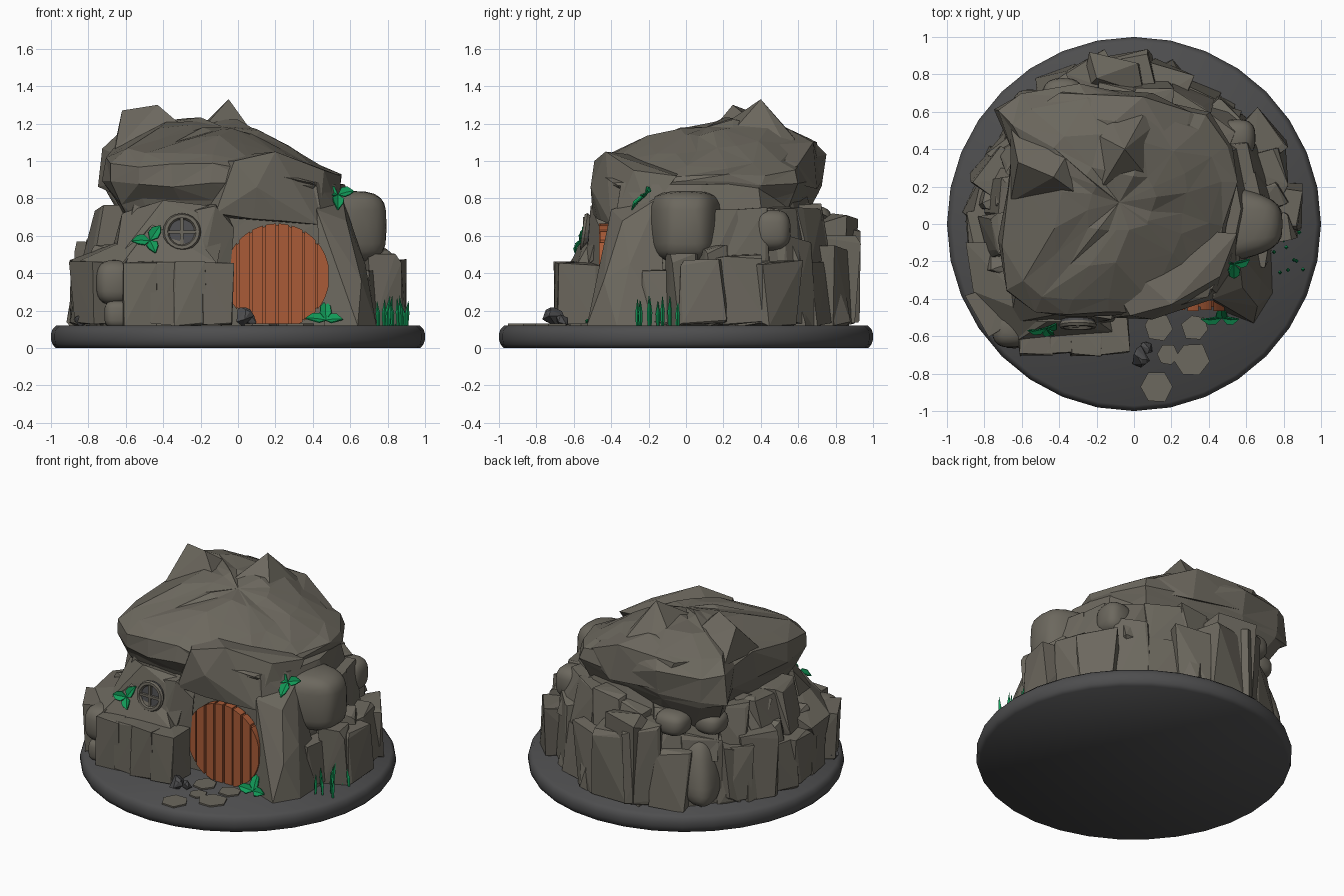
import bpy, bmesh, math, random
from mathutils import Vector, Matrix

if "Cube" in bpy.data.objects:
    bpy.data.objects.remove(bpy.data.objects["Cube"])

random.seed(11)
rnd = random.uniform


def material(name, rgb):
    m = bpy.data.materials.new(name)
    m.diffuse_color = (*rgb, 1)
    m.use_nodes = True
    m.node_tree.nodes["Principled BSDF"].inputs["Base Color"].default_value = m.diffuse_color
    return m


ROCK = material("rock_taupe", (0.150, 0.138, 0.112))
BASE = material("base_charcoal", (0.075, 0.075, 0.077))
WOOD = material("door_orange_brown", (0.40, 0.105, 0.038))
LEAF = material("leaf_green", (0.006, 0.33, 0.10))
PEBBLE = material("pebble_grey", (0.075, 0.075, 0.078))


def finish(bm, name, mat, smooth=False):
    bmesh.ops.recalc_face_normals(bm, faces=bm.faces[:])
    me = bpy.data.meshes.new(name)
    bm.to_mesh(me)
    bm.free()
    for p in me.polygons:
        p.use_smooth = smooth
    ob = bpy.data.objects.new(name, me)
    me.materials.append(mat)
    bpy.context.collection.objects.link(ob)
    return ob


def hull(name, pts, mat=ROCK):
    bm = bmesh.new()
    for p in pts:
        bm.verts.new(p)
    r = bmesh.ops.convex_hull(bm, input=bm.verts[:])
    junk = {g for g in r["geom_interior"] + r["geom_unused"] if isinstance(g, bmesh.types.BMVert)}
    bmesh.ops.delete(bm, geom=list(junk), context='VERTS')
    return finish(bm, name, mat)


def rock(name, c, size, turn=0, lean=0.0, rough=0.25):
    """Faceted boulder: hull of jittered points round the corners of a box."""
    rot = Matrix.Rotation(turn, 3, 'Z')
    pts = []
    for i in range(16):
        s = [1 if i & b else -1 for b in (1, 2, 4)]
        v = Vector([s[k] * size[k] / 2 * (1 - rnd(0, rough) * (.55 if k == 2 else 1)) for k in range(3)])
        v.x -= lean * s[2]
        pts.append(Vector(c) + rot @ v)
    return hull(name, pts)


def loft(name, rings, jitter):
    """Bridge closed rings, jitter the points, and cap with a centre fan."""
    bm = bmesh.new()
    vs = [[bm.verts.new(Vector(p) + Vector([rnd(-jitter, jitter) for _ in range(3)])) for p in ring]
          for ring in rings]
    n = len(vs[0])
    for a, b in zip(vs, vs[1:]):
        for i in range(n):
            k = (i + 1) % n
            q = [a[i], a[k], b[k], b[i]]
            if rnd(0, 1) < 0.5:
                q = q[1:] + q[:1]
            bm.faces.new(q[:3])
            bm.faces.new((q[0], q[2], q[3]))
    bm.faces.new(vs[0])
    mid = bm.verts.new(sum((v.co for v in vs[-1]), Vector()) / n)
    for i in range(n):
        bm.faces.new((vs[-1][i], vs[-1][(i + 1) % n], mid))
    return finish(bm, name, ROCK)


def smooth_boulder(name, c, size, power=0.6, taper=0.0, lean=(0, 0)):
    bm = bmesh.new()
    bmesh.ops.create_icosphere(bm, subdivisions=3, radius=1)
    for v in bm.verts:
        p = Vector([math.copysign(abs(q) ** power, q) for q in v.co])
        p.y *= 1 - taper * max(0, p.x + .3)
        v.co = Vector([c[i] + p[i] * size[i] / 2 for i in range(3)]) + Vector((lean[0], lean[1], 0)) * p.z
    return finish(bm, name, ROCK, True)


# --- round base with rolled edge
bm = bmesh.new()
prof = [(0.975, 0), (0.992, 0.02), (1, 0.045), (1, 0.075), (0.992, 0.10), (0.972, 0.12)]
rings = [[bm.verts.new((r * math.cos(i * math.tau / 32), r * math.sin(i * math.tau / 32), z))
          for i in range(32)] for r, z in prof]
for a, b in zip(rings, rings[1:]):
    for i in range(32):
        bm.faces.new((a[i], a[(i + 1) % 32], b[(i + 1) % 32], b[i]))
bm.faces.new(rings[0]), bm.faces.new(rings[-1])
base = finish(bm, "base_disc", BASE)
bpy.context.view_layer.objects.active = base
base.select_set(True)
bpy.ops.object.shade_smooth_by_angle(angle=math.radians(80))
base.select_set(False)

# --- inner core behind the door and the outer stones
core = [(-.3, -.41), (.05, -.39), (.48, -.38), (.60, -.2), (.66, .1), (.6, .42), (.35, .6), (0, .7),
        (-.35, .66), (-.58, .5), (-.66, .2), (-.66, -.1), (-.6, -.38)]
loft("cave_core", [[(x * s, y * min(1, s + .04), z) for x, y in core]
                   for s, z in ((1.0, .11), (1.0, .45), (.95, .68), (.86, .88))], 0.01)

# --- great overhanging upper boulder
top = [(-.7, -.36), (-.72, -.1), (-.67, .2), (-.65, .4), (-.73, .6), (-.61, .71), (-.3, .74), (.1, .66), (.4, .58),
       (.51, .42), (.55, .24), (.49, 0), (.46, -.2), (.40, -.38), (.1, -.49), (-.15, -.48), (-.35, -.50), (-.55, -.47)]
levels = ((.78, .62), (.90, .78), (1.0, .88), (.99, 1.05), (.86, 1.13), (.56, 1.20), (.28, 1.22))
rings = []
for s, z in levels:
    t = min(1, max(0, (z - .88) / .3))
    ring = []
    for x, y in top:
        q = .98 if y > .5 and s == .9 else s
        px, py = x * q - .05 * (1 - q), y * q + .12 * (1 - q)
        ring.append((px, py, z - t * (max(0, px + .05) * .36 + max(0, .2 - py) * .2)
                     + (.05 if s == .9 and y > .5 else 0)))
    rings.append(ring)
loft("upper_boulder", rings, 0.02)
hull("rear_peak", [(-.05, .4, 1.33), (-.22, .12, 1.14), (.13, .18, 1.08), (.15, .56, 1.03), (-.28, .52, 1.1),
                   (.05, .58, 1.12), (-.15, .62, 1.08)])
hull("left_peak", [(-.62, .33, 1.27), (-.43, .25, 1.30), (-.38, .36, 1.20), (-.66, .12, 1.05), (-.22, .1, 1.12),
                   (-.28, .5, 1.1), (-.66, .52, 1.08)])
hull("rear_shoulder", [(-.5, .3, 1.1), (.25, .35, 1.08), (.3, .6, .98), (.05, .68, 1.1), (-.4, .7, 1.1),
                       (-.1, .55, 1.17), (-.3, .73, .9), (.1, .7, .85), (.45, .5, .9), (-.55, .6, 1.12)])

# --- hood and flanks of the doorway
hull("door_hood", [(-.12, -.50, .72), (.08, -.475, .69), (.24, -.45, .68), (.43, -.40, .66), (.10, -.51, .86),
                   (.2, -.43, 1.05), (-.02, -.49, 1.0), (.46, -.28, .95), (.55, -.05, .92), (-.3, 0, 1),
                   (-.25, -.2, .7), (.54, -.2, .72), (.36, -.38, .86)])
hull("door_left_flank", [(-.07, -.46, .13), (-.085, -.47, .4), (-.06, -.475, .58), (-.02, -.46, .64),
                         (-.12, -.51, .76), (-.22, -.53, .5), (-.25, -.55, .12), (-.3, -.3, .12), (-.1, -.3, .8),
                         (-.3, -.48, .72)])
hull("door_right_pillar", [(.46, -.46, .12), (.64, -.53, .12), (.74, -.37, .12), (.73, -.1, .12), (.49, -.44, .36),
                           (.66, -.44, .36), (.68, -.3, .45), (.46, -.41, .54), (.42, -.40, .74), (.58, -.34, .68),
                           (.56, -.15, .8), (.45, -.15, .82), (.48, -.2, .12)])

# --- ledge on the front left, with the sloping rock that holds the window
hull("window_rock", [(-.66, -.53, .46), (-.11, -.52, .45), (-.18, -.53, .54), (-.45, -.505, .66), (-.22, -.50, .72),
                     (-.4, -.48, .79), (-.62, -.3, .72), (-.68, -.3, .5), (-.06, -.44, .75), (-.1, -.2, .7)])
hull("window_sill", [(-.62, -.62, .45), (-.11, -.58, .45), (-.18, -.53, .54), (-.40, -.53, .55), (-.46, -.52, .66),
                     (-.6, -.52, .5), (-.4, -.4, .4), (-.12, -.4, .4)])
for i, x in enumerate((-.53, -.39, -.25, -.115)):
    rock(f"ledge_stone_{i}", (x, -.59 + .012 * (i % 2), .29), (.19, .24, .36 - .01 * (i % 2)), rnd(-.1, .1), rough=.28)
rock("ledge_filler", (-.33, -.54, .28), (.5, .2, .34), rough=.1)
hull("left_ledge_slope", [(-.86, -.36, .46), (-.6, -.62, .46), (-.62, -.45, .55), (-.5, -.5, .62), (-.66, -.1, .56),
                          (-.9, -.1, .47), (-.5, -.1, .3), (-.6, -.55, .2), (-.84, -.3, .2)])
smooth_boulder("ledge_boulder_low", (-.64, -.58, .18), (.15, .17, .15))
smooth_boulder("ledge_boulder_high", (-.66, -.55, .35), (.2, .22, .24), .7)
rock("ledge_corner", (-.74, -.44, .29), (.24, .26, .36), .5, rough=.35)

# --- ring of standing stones round the sides and back: angle, outer radius, height
ring = [(-7, .77, .33), (7, .91, .37), (21, .88, .40), (34, .93, .36), (49, .82, .50), (64, .83, .36), (78, .88, .44),
        (91, .92, .5), (105, .95, .58), (119, .92, .42), (132, .84, .5), (147, .86, .40), (160, .90, .46),
        (172, .90, .36), (184, .91, .35), (195, .92, .36), (205, .88, .35)]
for i, (deg, r, h) in enumerate(ring):
    a = math.radians(deg)
    rr = r - .16
    rock(f"standing_stone_{i}", (rr * math.cos(a), rr * math.sin(a), .11 + h / 2), (.32, .28, h), a + rnd(-.22, .22),
         rough=.42, lean=rnd(0, .02))
# smaller lower stones fill the joints
for i in range(16):
    a = math.radians(-2 + 13.2 * i)
    r = rnd(.72, .79)
    h = rnd(.18, .48)
    rock(f"joint_stone_{i}", (r * math.cos(a), r * math.sin(a), .11 + h / 2), (.2, .16, h), a + rnd(-.6, .6), rough=.6,
         lean=.02)
# second tier of stones beneath the overhang
for i, deg in enumerate(range(14, 186, 17)):
    a = math.radians(deg)
    r = rnd(.62, .68)
    rock(f"upper_stone_{i}", (r * math.cos(a), r * math.sin(a), .60), (.27, .26, rnd(.28, .36)), a + rnd(-.4, .4),
         rough=.5, lean=.035)
hull("left_spike", [(-.74, .1, .71), (-.72, .15, .64), (-.6, .0, .5), (-.55, .3, .8), (-.5, .1, .7), (-.75, .3, .5),
                    (-.64, .3, .68)])
hull("back_slab", [(-.24, .92, .69), (.02, .86, .71), (-.2, .78, .72), (.05, .7, .66), (-.28, .7, .6),
                   (-.22, .9, .14), (.06, .84, .14), (-.3, .6, .14), (.1, .6, .14)])
smooth_boulder("right_boulder", (.58, .0, .65), (.43, .42, .38), .55, .3)
smooth_boulder("right_rear_boulder", (.55, .46, .63), (.2, .2, .22), .7)
smooth_boulder("back_leaning_boulder", (-.52, .58, .36), (.22, .24, .46), .7, 0, (.05, -.05))
smooth_boulder("back_boulder_a", (-.38, .68, .68), (.22, .2, .16), .75)
smooth_boulder("back_boulder_b", (-.56, .52, .67), (.2, .2, .15), .75)

# --- round plank door, cut off flat at the base
CX, CZ, R, N = .21, .385, .28, 8


def door_slice(name, x0, x1, y0, y1, r):
    xs = [x0 + (x1 - x0) * k / 4 for k in range(5)]
    h = [math.sqrt(max(0.0004, r * r - (x - CX) ** 2)) for x in xs]
    out = [(x, max(.12, CZ - q)) for x, q in zip(xs, h)] + [(x, CZ + q) for x, q in reversed(list(zip(xs, h)))]
    bm = bmesh.new()
    f = bm.faces.new([bm.verts.new((x, y0, z)) for x, z in out])
    e = bmesh.ops.extrude_face_region(bm, geom=[f])
    bmesh.ops.translate(bm, verts=[v for v in e["geom"] if isinstance(v, bmesh.types.BMVert)], vec=(0, y1 - y0, 0))
    finish(bm, name, WOOD)


w = 2 * R / N
for i in range(N):
    x = CX - R + i * w
    door_slice(f"door_plank_{i}", x + .006, x + w - .006, -.46 - .004 * (i % 2), -.41, R)
    door_slice(f"door_backing_{i}", x, x + w, -.445, -.41, R - .008)

# --- round window: stone ring, pane and cross bars
bpy.ops.mesh.primitive_torus_add(major_radius=.085, minor_radius=.017, major_segments=20, minor_segments=6,
                                 location=(-.3, -.54, .62), rotation=(math.radians(82), 0, 0))
bpy.context.object.name = "window_ring"
bpy.context.object.data.materials.append(ROCK)
bpy.ops.mesh.primitive_cylinder_add(vertices=20, radius=.09, depth=.06, location=(-.3, -.508, .62),
                                    rotation=(math.radians(82), 0, 0))
bpy.context.object.name = "window_pane"
bpy.context.object.data.materials.append(PEBBLE)
for n, s in (("upright", (.018, .02, .16)), ("crossbar", (.16, .02, .018))):
    rock("window_" + n, (-.3, -.542, .62), s, rough=0.02)

# --- stepping stones: x, y, radius
for i, (x, y, r) in enumerate(((.12, -.87, .09), (.31, -.73, .10), (.175, -.70, .06), (.13, -.55, .085),
                               (.33, -.55, .075))):
    pts = []
    for k in range(6):
        a = k * math.tau / 6 + i
        q = r * rnd(.85, 1.12)
        pts += [(x + q * math.cos(a), y + q * math.sin(a), z) for z in (.115, .130)]
    hull(f"stepping_stone_{i}", pts)

# --- dark pebbles: hulls of points on a squashed ball
for i, (x, y, s) in enumerate(((.03, -.71, .06), (.07, -.66, .038), (-.84, -.42, .04))):
    pts = []
    for k in range(14):
        v = Vector((random.gauss(0, 1), random.gauss(0, 1), random.gauss(0, 1))).normalized() * s
        pts.append((x + v.x, y + v.y, .12 + s * .75 + v.z * .9))
    hull(f"pebble_{i}", pts, PEBBLE)


# --- leafy sprigs: folded leaves (angle in the facing plane, length) fanning from a point
def sprig(name, c, face, leaves):
    bm = bmesh.new()
    n = Vector(face).normalized()
    u = Vector((1, 0, 0))
    u = (u - n * u.dot(n)).normalized()
    v = n.cross(u)
    c = Vector(c)
    for ang, length in leaves:
        d = (u * math.cos(ang) + v * math.sin(ang) + n * .2) * length
        side = n.cross(d).normalized()
        for s in (1, -1):
            pts = [c, c + d * .3 + side * s * .03 + n * .012, c + d * .65 + side * s * .025 + n * .012,
                   c + d - n * .01, c + d * .5]
            bm.faces.new([bm.verts.new(p) for p in pts])
    ob = finish(bm, name, LEAF)
    m = ob.modifiers.new("thickness", 'SOLIDIFY')
    m.thickness = .006


sprig("sprig_window", (-.47, -.56, .575), (0, -1, .45), ((3.2, .10), (1.0, .10), (-1.2, .08)))
sprig("sprig_boulder", (.535, -.215, .82), (.2, -.9, .7), ((2.9, .10), (.35, .09), (-1.6, .11)))
sprig("sprig_door", (.47, -.505, .15), (0, -1, .8), ((3.1, .11), (0, .09), (1.6, .12)))

# --- grass tuft on the right: slim tapering blades
for i in range(11):
    x, y = .75 + .0152 * i, -.15 + .11 * math.sin(i * 2.3)
    h, lean = rnd(.13, .165), rnd(-.02, .02)
    bm = bmesh.new()
    rows = [[bm.verts.new((x + lean * t * t + q * math.cos(k * math.tau / 4), y + q * math.sin(k * math.tau / 4),
                           .115 + h * t)) for k in range(4)] for t, q in ((0, .008), (.5, .012), (1, .001))]
    for a, b in zip(rows, rows[1:]):
        for k in range(4):
            bm.faces.new((a[k], a[(k + 1) % 4], b[(k + 1) % 4], b[k]))
    finish(bm, f"grass_blade_{i}", LEAF)
